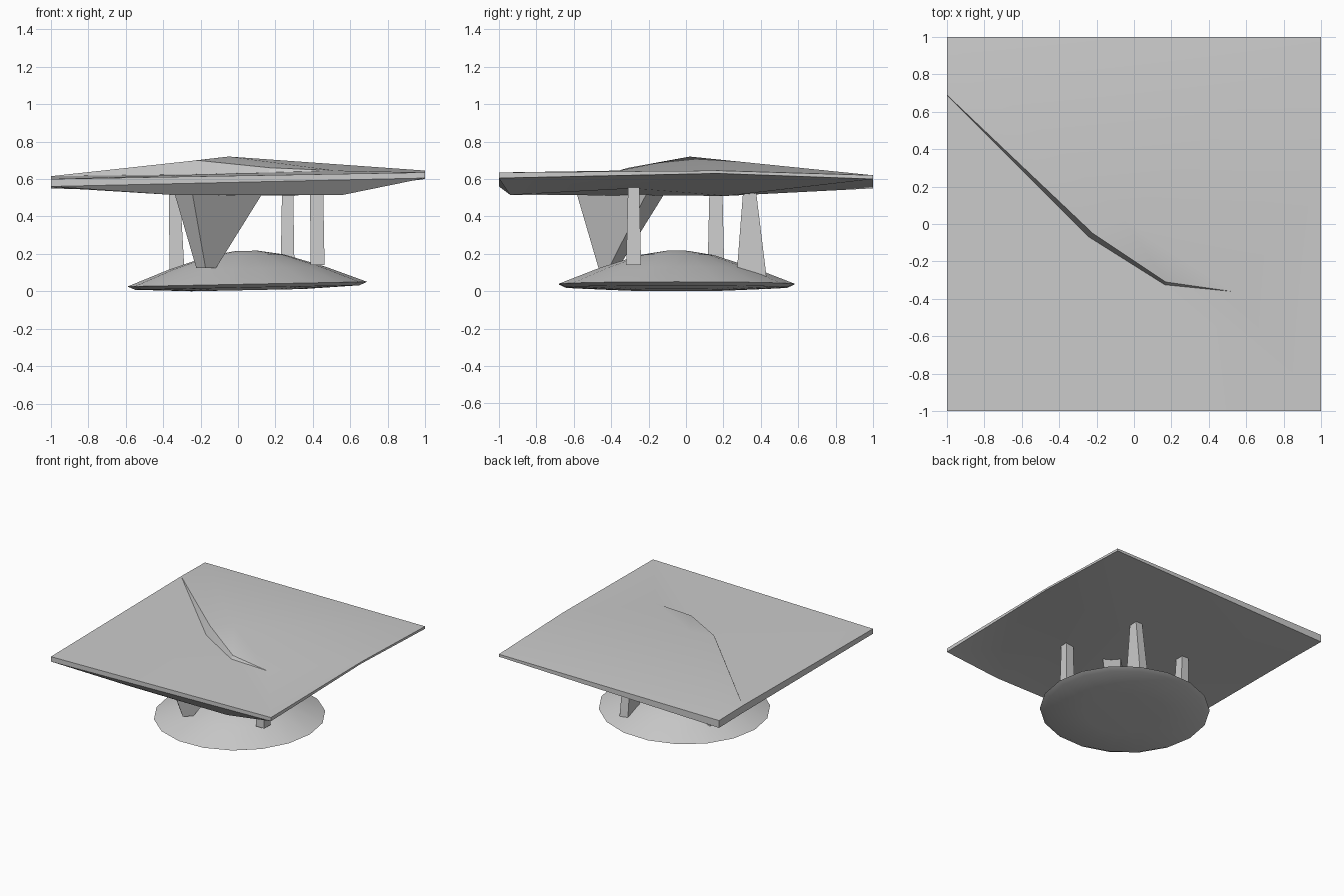
import bpy
import bmesh
from math import cos, sin, pi, radians
from mathutils import Matrix

default_cube = bpy.data.objects.get("Cube")
if default_cube:
    bpy.data.objects.remove(default_cube, do_unlink=True)

# Single pale grey clay material
clay = bpy.data.materials.new("pale_grey")
clay.use_nodes = True
grey = (0.6, 0.6, 0.6, 1)
clay.diffuse_color = grey
clay.node_tree.nodes["Principled BSDF"].inputs["Base Color"].default_value = grey


def finish(name, bm, angle):
    """Turn a bmesh into a shaded, coloured object."""
    bmesh.ops.recalc_face_normals(bm, faces=bm.faces[:])
    mesh = bpy.data.meshes.new(name)
    bm.to_mesh(mesh)
    bm.free()
    mesh.materials.append(clay)
    obj = bpy.data.objects.new(name, mesh)
    bpy.context.collection.objects.link(obj)
    bpy.ops.object.select_all(action='DESELECT')
    obj.select_set(True)
    bpy.context.view_layer.objects.active = obj
    bpy.ops.object.shade_smooth_by_angle(angle=radians(angle))
    return obj


def loft(bm, rings):
    """Skin a stack of equal-length rings and cap both ends."""
    loops = [[bm.verts.new(p) for p in ring] for ring in rings]
    count = len(loops[0])
    for low, high in zip(loops, loops[1:]):
        for i in range(count):
            j = (i + 1) % count
            bm.faces.new((low[i], low[j], high[j], high[i]))
    bm.faces.new(loops[0][::-1])
    bm.faces.new(loops[-1])


def circle(radius, z, sides=18):
    return [(radius * cos(2 * pi * i / sides), radius * sin(2 * pi * i / sides), z)
            for i in range(sides)]


def rectangle(x, y, z, width, depth, turn=0):
    rot = Matrix.Rotation(radians(turn), 3, 'Z')
    corners = ((-1, -1), (1, -1), (1, 1), (-1, 1))
    out = []
    for a, b in corners:
        p = rot @ Matrix.Identity(3).col[0] * (a * width / 2)
        q = rot @ Matrix.Identity(3).col[1] * (b * depth / 2)
        out.append((x + p.x + q.x, y + p.y + q.y, z))
    return out


# Domed round base, slightly tilted
profile = [(0.3, 0.008), (0.6, 0.022), (0.64, 0.04), (0.42, 0.125), (0.2, 0.195), (0.06, 0.218)]
bm = bmesh.new()
loft(bm, [circle(r, z) for r, z in profile])
bmesh.ops.rotate(bm, verts=bm.verts[:], matrix=Matrix.Rotation(-0.02, 3, 'Y'))
bmesh.ops.translate(bm, verts=bm.verts[:], vec=(0.05, -0.05, 0))
lowest = min(v.co.z for v in bm.verts)
bmesh.ops.translate(bm, verts=bm.verts[:], vec=(0, 0, -lowest))
finish("domed_base", bm, 35)

# Posts: bottom and top centre with their widths
posts = {
    "left_post": ((0.425, -0.28, 0.14, 0.075, 0.08), (0.42, -0.28, 0.56, 0.07, 0.06)),
    "right_post": ((-0.325, 0.16, 0.09, 0.08, 0.09), (-0.34, 0.16, 0.53, 0.06, 0.07)),
    "back_post": ((0.265, 0.35, 0.08, 0.075, 0.16), (0.265, 0.34, 0.53, 0.06, 0.07)),
}
for name, (foot, head) in posts.items():
    bm = bmesh.new()
    loft(bm, [rectangle(*foot), rectangle(*head)])
    finish(name, bm, 25)

# Front support flares into a long blade under the canopy
bm = bmesh.new()
loft(bm, [rectangle(-0.17, -0.415, 0.125, 0.08, 0.07, 45),
          rectangle(-0.1, -0.345, 0.55, 0.56, 0.14, 45)])
finish("front_flared_support", bm, 25)

# Folded canopy: top rim, ridge, apex and the lower lip of the fold
points = {
    "A": (-1, -1, 0.6), "B": (1, -1, 0.635), "P": (1, 0.17, 0.645),
    "C": (1, 1, 0.62), "D": (-1, 1, 0.61), "E": (-1, 0.69, 0.615),
    "K": (-0.05, 0.02, 0.72), "F": (-0.22, -0.05, 0.7),
    "G": (0.17, -0.31, 0.66), "H": (0.52, -0.36, 0.645),
    "f": (-0.24, -0.07, 0.625), "g": (0.165, -0.325, 0.635),
    # underside rim and hollows
    "a": (-1, -1, 0.56), "b": (1, -1, 0.605), "p": (1, 0.17, 0.63),
    "c": (1, 1, 0.6), "d": (-1, 1, 0.55), "e": (-1, 0.69, 0.555),
    "u": (-0.35, -0.94, 0.515), "v": (0.56, -0.94, 0.515),
    "w": (0.3, 0.22, 0.51), "x": (0.42, -0.28, 0.55),
}
faces = ("EFD FKD DKC KPC KHP KGH FGK "      # raised back sheet
         "EAf Agf ABg BHg BPH "              # lower front sheet
         "EfF FfgG GgH "                     # step of the fold
         "ABba BPpb PCcp CDdc DEed EAae "    # rim
         "abvu bxv bpx pwx pcw cdw dew eau euw uvx uxw")  # underside
bm = bmesh.new()
verts = {key: bm.verts.new(co) for key, co in points.items()}
for face in faces.split():
    bm.faces.new([verts[key] for key in face])
finish("folded_canopy", bm, 20)
